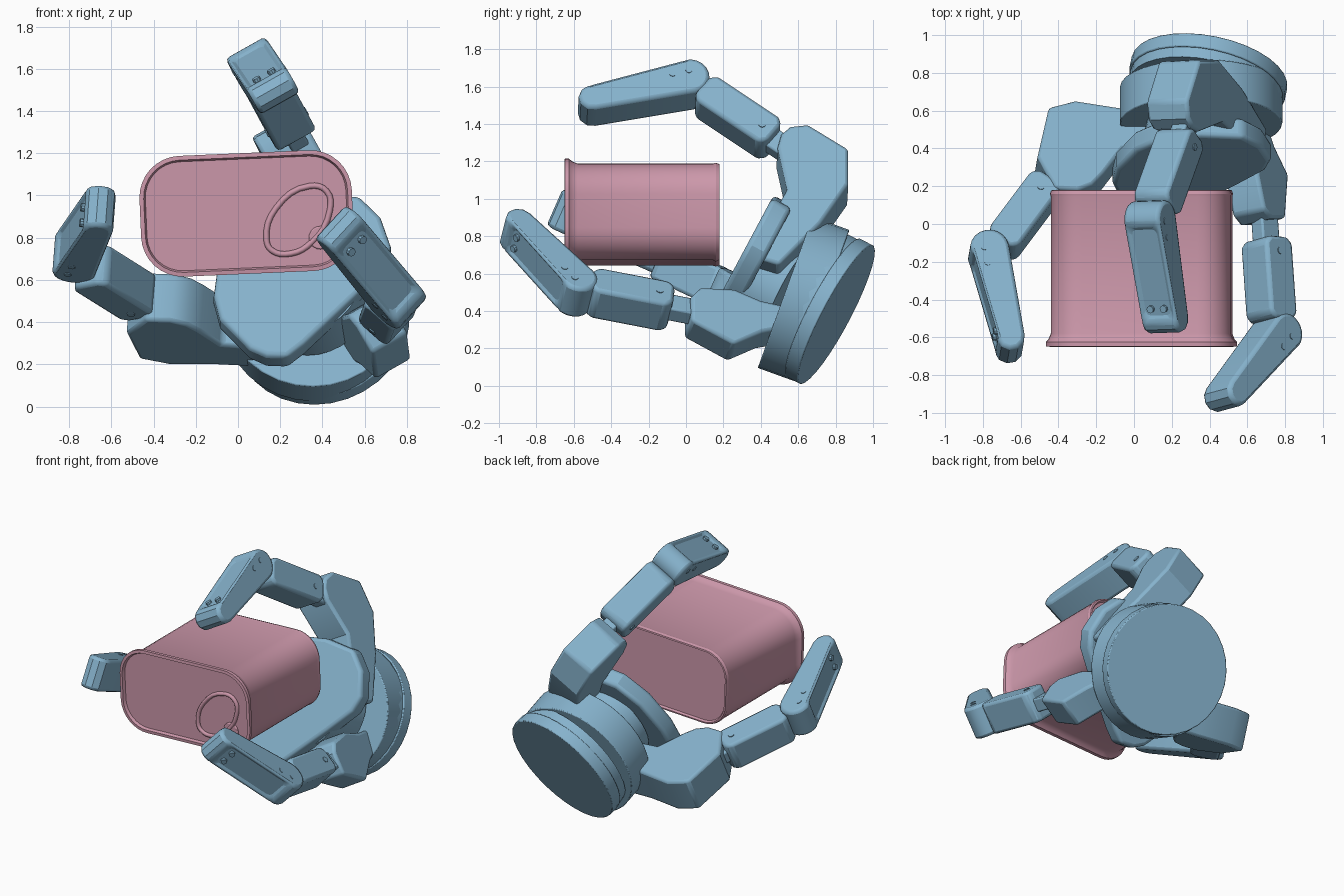
import bpy, bmesh
from math import sin, cos, pi, radians
from mathutils import Vector as V, Matrix

cube = bpy.data.objects.get("Cube")
if cube:
    bpy.data.objects.remove(cube, do_unlink=True)


def material(name, color):
    m = bpy.data.materials.new(name)
    m.use_nodes = True
    m.diffuse_color = color
    m.node_tree.nodes["Principled BSDF"].inputs["Base Color"].default_value = color
    return m


BLUE = material("steel blue", (0.24, 0.45, 0.61, 1))
PINK = material("dusty pink", (0.60, 0.31, 0.40, 1))


def finish(name, bm, mat, bevel=0.0, segments=2):
    """Turn a bmesh into an object, optionally with rounded edges."""
    bmesh.ops.recalc_face_normals(bm, faces=bm.faces[:])
    me = bpy.data.meshes.new(name)
    bm.to_mesh(me)
    bm.free()
    me.materials.append(mat)
    ob = bpy.data.objects.new(name, me)
    bpy.context.collection.objects.link(ob)
    if bevel:
        mod = ob.modifiers.new("rounded edges", "BEVEL")
        mod.width = bevel
        mod.segments = segments
        mod.limit_method = "ANGLE"
        mod.angle_limit = radians(40)
    bpy.ops.object.select_all(action="DESELECT")
    ob.select_set(True)
    bpy.context.view_layer.objects.active = ob
    bpy.ops.object.shade_smooth_by_angle(angle=radians(30))
    return ob


def prism(points, push):
    """Extrude a 3D outline along a vector."""
    bm = bmesh.new()
    face = bm.faces.new([bm.verts.new(p) for p in points])
    new = bmesh.ops.extrude_face_region(bm, geom=[face])["geom"]
    bmesh.ops.translate(bm, vec=push, verts=[g for g in new if isinstance(g, bmesh.types.BMVert)])
    bmesh.ops.recalc_face_normals(bm, faces=bm.faces[:])
    return bm


def rod(name, start, end, radius, sides=16, mat=BLUE, bevel=0.0):
    """Cylinder between two points."""
    axis = end - start
    bm = bmesh.new()
    place = Matrix.Translation((start + end) / 2) @ axis.to_track_quat("Z", "Y").to_matrix().to_4x4()
    bmesh.ops.create_cone(bm, cap_ends=True, segments=sides, radius1=radius, radius2=radius,
                          depth=axis.length, matrix=place)
    return finish(name, bm, mat, bevel)


# ---- Base: tilted back plate, main drum and palm ----
axis = V((-0.18, -0.87, 0.46)).normalized()
back = V((0.40, 0.805, 0.38))
rod("base_plate", back, back + axis * 0.08, 0.42, 32, bevel=0.006)
rod("base_groove", back + axis * 0.07, back + axis * 0.14, 0.41, 32)

drum_axis = V((0, -0.94, 0.34)).normalized()
drum_front = V((0.355, 0.53, 0.50))
rod("base_drum", drum_front - drum_axis * 0.21, drum_front, 0.43, 32, bevel=0.006)
rod("palm_core", drum_front - drum_axis * 0.02, V((.31, .34, .60)), 0.28, 32)

palm_axis = V((0, -0.88, 0.47)).normalized()
palm_up = V((0, 0.47, 0.88)).normalized()
palm_front = V((0.305, 0.26, 0.63))
outline = [(-.42, -.11), (-.39, -.24), (-.25, -.40), (-.17, -.44), (-.07, -.445), (.01, -.375),
           (.245, -.125), (.39, .04), (.42, .15), (.37, .31), (.27, .42), (.05, .44),
           (-.15, .41), (-.30, .27), (-.40, .05)]
palm = [palm_front + V((a, 0, 0)) + palm_up * b for a, b in outline]
finish("palm", prism(palm, palm_axis * -0.12), BLUE, 0.025, 3)

# ---- Fingers ----
can_middle = V((0.04, -0.23, 0.91))


def box_link(name, start, end, lateral, width, thick, bevel):
    """Straight link with a chamfered outline."""
    d = (end - start).normalized()
    n = d.cross(lateral)
    c, h, length = 0.035, thick / 2, (end - start).length
    shape = [(0, c - h), (c, -h), (length - c, -h), (length, c - h),
             (length, h - c), (length - c, h), (c, h), (0, h - c)]
    base = start - lateral * width / 2
    return finish(name, prism([base + d * a + n * b for a, b in shape], lateral * width), BLUE, bevel)


def fingertip(name, joint, tip, lateral):
    """Tapered rounded link with a recessed panel and screws."""
    d = (tip - joint).normalized()
    out = d.cross(lateral).normalized()
    if out.dot(can_middle - joint) > 0:
        out = -out
    length, width, big, small = (tip - joint).length - 0.04, 0.215, 0.103, 0.075
    arc = [pi / 2 + i * pi / 10 for i in range(11)]
    shape = [(big * cos(t), big * sin(t)) for t in arc]
    shape += [(length - small * cos(t), -small * sin(t)) for t in arc[::2]]
    base = joint - lateral * width / 2
    bm = prism([base + d * a + out * b for a, b in shape], lateral * width)
    panel = max((f for f in bm.faces if f.normal.dot(out) > 0.9), key=lambda f: f.calc_area())
    bmesh.ops.inset_region(bm, faces=[panel], thickness=0.045, depth=-0.02)
    finish(name, bm, BLUE, 0.02)
    for s in (-1, 1):
        spot = joint + d * (length - 0.07) + lateral * 0.04 * s
        rod(name + "_screw", spot + out * 0.03, spot + out * 0.075, 0.02, 10)
        for a in (0.0, 0.09):
            spot = joint + d * a + out * 0.03
            rod(name + "_side_screw", spot + lateral * 0.09 * s, spot + lateral * 0.111 * s, 0.018, 10)


def bracket(name, origin, lateral, shape, drop, width):
    """Plate lying in the finger plane; the outline is given without its 'drop' axis."""
    keep = [i for i in range(3) if i != drop]
    points = []
    for pair in shape:
        p = origin.copy()
        for i, value in zip(keep, pair):
            p[i] = value
        rest = sum(lateral[i] * (p[i] - origin[i]) for i in keep)
        p[drop] = origin[drop] + (width / 2 - rest) / lateral[drop]
        points.append(p)
    finish(name, prism(points, -lateral * width), BLUE, 0.018)


def finger(name, knuckle, middle, joint, tip, lateral):
    lateral = V(lateral).normalized()
    knuckle, middle, joint, tip = V(knuckle), V(middle), V(joint), V(tip)
    d = (middle - knuckle).normalized()
    box_link(name + "_middle_link", knuckle - d * 0.01, middle + d * 0.02, lateral, 0.21, 0.19, 0.02)
    box_link(name + "_tang", knuckle - d * 0.16, knuckle + d * 0.1, lateral, 0.09, 0.12, 0.01)
    box_link(name + "_hinge", middle - d * 0.05, joint, lateral, 0.12, 0.11, 0.01)
    for s in (-1, 1):
        spot = knuckle + d * 0.07
        rod(name + "_pin", spot + lateral * 0.1 * s, spot + lateral * 0.11 * s, 0.02, 10)
    fingertip(name + "_tip", joint, tip, lateral)


finger("upper_finger", (.25, .46, 1.31), (.12, .10, 1.55), (.085, .02, 1.61), (.17, -.54, 1.49),
       (.87, .03, .49))
finger("right_finger", (-.46, .21, .51), (-.70, -.11, .66), (-.77, -.16, .72), (-.65, -.67, .94),
       (.07, .40, .91))
finger("left_finger", (.70, -.09, .42), (.73, -.50, .50), (.75, -.59, .51), (.47, -.93, .85),
       (.665, .18, .72))

bracket("upper_bracket", V((.20, .47, 1.30)), V((.87, .03, .49)).normalized(),
        [(.49, 1.28), (.51, 1.35), (.557, 1.39), (.653, 1.40), (.868, 1.27), (.868, 1.08),
         (.72, .87), (.50, .65), (.34, .70), (.54, 1.055)], 0, 0.25)
bracket("right_bracket", V((-.45, .22, .49)), V((.07, .40, .91)).normalized(),
        [(-.51, .36), (-.45, .62), (-.31, .656), (-.08, .62), (.25, .60), (.25, .40), (-.06, .40),
         (-.16, .27), (-.22, .21), (-.30, .18), (-.42, .19)], 2, 0.25)
bracket("left_bracket", V((.66, -.02, .42)), V((.85, .20, .48)).normalized(),
        [(.03, .48), (.08, .53), (.26, .52), (.40, .46), (.58, .42), (.58, .32), (.41, .29),
         (.26, .225), (.03, .35)], 0, 0.20)

# ---- Tin can: rounded rectangle sections lofted along y ----
tilt = radians(2.5)


def on_can(x, y, z):
    return V((0.04 + x * cos(tilt) - z * sin(tilt), y, 0.915 + x * sin(tilt) + z * cos(tilt)))


def section(y, grow):
    radius = 0.17 + grow
    ring = []
    for k, (sx, sz) in enumerate(((1, 1), (-1, 1), (-1, -1), (1, -1))):
        for i in range(9):
            t = (k + i / 8) * pi / 2
            ring.append(on_can(sx * 0.307 + radius * cos(t), y, sz * 0.09 + radius * sin(t)))
    return ring


bm = bmesh.new()
rings = [[bm.verts.new(p) for p in section(y, g)] for y, g in (
    (.165, -.035), (.165, -.02), (.18, -.012), (.178, -.002), (.16, .004), (.145, 0), (-.58, 0),
    (-.61, .012), (-.625, .026), (-.648, .026), (-.65, .006), (-.63, -.002), (-.63, -.03))]
for a, b in zip(rings, rings[1:]):
    for i in range(len(a)):
        j = (i + 1) % len(a)
        bm.faces.new((a[i], a[j], b[j], b[i]))
bm.faces.new(rings[0])
bm.faces.new(rings[-1])
finish("tin_can", bm, PINK)

# Pull ring and rivet on the lid
curve = bpy.data.curves.new("pull_ring", "CURVE")
curve.dimensions = "3D"
curve.bevel_depth = 0.014
curve.bevel_resolution = 2
curve.resolution_u = 4
loop = [(.135, .79), (.18, .94), (.34, 1.045), (.42, 1.02), (.435, .93), (.35, .78), (.25, .725), (.16, .74)]
spline = curve.splines.new("BEZIER")
spline.bezier_points.add(len(loop) - 1)
spline.use_cyclic_u = True
for point, (x, z) in zip(spline.bezier_points, loop):
    point.co = (x, -0.635, z)
    point.handle_left_type = point.handle_right_type = "AUTO"
curve.materials.append(PINK)
bpy.context.collection.objects.link(bpy.data.objects.new("pull_ring", curve))
rod("ring_rivet", V((.39, -.62, .80)), V((.39, -.642, .80)), 0.055, 20, PINK, 0.006)
